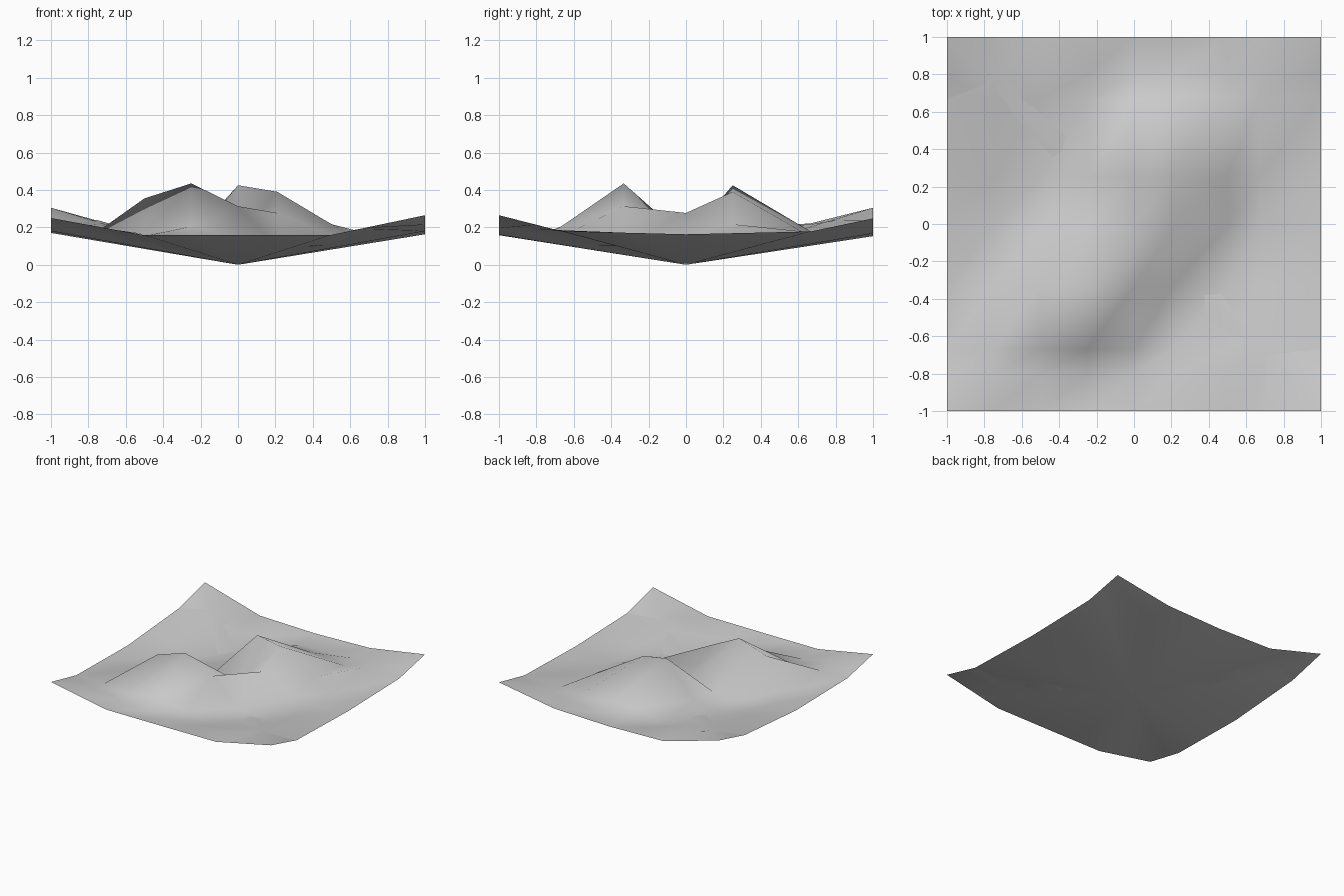
import bpy
import bmesh

cube = bpy.data.objects.get("Cube")
if cube:
    bpy.data.objects.remove(cube, do_unlink=True)

# Heights along the four sides of the square rim
X_KEYS = (-1, -0.5, 0, 0.5, 1)
Y_KEYS = (-1, -0.667, 0, 0.667, 1)
FRONT = (0.25, 0.158, 0.158, 0.16, 0.265)
BACK = (0.305, 0.165, 0.153, 0.167, 0.248)
LEFT = (0.25, 0.18, 0.17, 0.222, 0.305)
RIGHT = (0.265, 0.18, 0.163, 0.178, 0.248)


def lerp_keys(keys, heights, t):
    for i in range(len(keys) - 1):
        if t <= keys[i + 1]:
            f = (t - keys[i]) / (keys[i + 1] - keys[i])
            return heights[i] + f * (heights[i + 1] - heights[i])
    return heights[-1]


def bowl_height(x, y):
    """Straight slope from the rim down to the centre."""
    m = max(abs(x), abs(y))
    if m == 0:
        return 0
    x, y = x / m, y / m
    if abs(y) >= abs(x):
        return m * lerp_keys(X_KEYS, FRONT if y < 0 else BACK, x)
    return m * lerp_keys(Y_KEYS, LEFT if x < 0 else RIGHT, y)


# Terrain grid, with the points of the two hills raised above the bowl
COLS = (-1, -0.75, -0.5, -0.25, 0, 0.21, 0.5, 0.667, 1)
ROWS = (-1, -0.8, -0.667, -0.333, 0, 0.25, 0.667, 0.8, 1)
HILLS = {
    -0.667: {-0.5: 0.165, -0.25: 0.205, 0: 0.15},
    -0.333: {-0.75: 0.155, -0.5: 0.355, -0.25: 0.435, 0: 0.313, 0.21: 0.1},
    0: {-0.5: 0.12, -0.25: 0.12, 0: 0.14, 0.21: 0.277, 0.5: 0.16},
    0.25: {-0.25: 0.15, 0: 0.425, 0.21: 0.39, 0.5: 0.217},
    0.667: {0: 0.178, 0.21: 0.178, 0.5: 0.15},
}


def terrain_height(x, y):
    lift = 0 if max(abs(x), abs(y)) == 1 else 0.008
    return HILLS.get(y, {}).get(x, bowl_height(x, y) + lift)


bm = bmesh.new()
grid = [[bm.verts.new((x, y, terrain_height(x, y))) for x in COLS] for y in ROWS]

# Upper surface
for low, high in zip(grid, grid[1:]):
    for i in range(len(COLS) - 1):
        bm.faces.new((low[i], low[i + 1], high[i + 1]))
        bm.faces.new((low[i], high[i + 1], high[i]))

# Underside: a fan from the rim to the lowest point
rim = [e for e in bm.edges if e.is_boundary]
bottom = bm.verts.new((0, 0, 0))
for edge in rim:
    a, b = edge.verts
    bm.faces.new((a, b, bottom))
    edge.smooth = False
bmesh.ops.recalc_face_normals(bm, faces=bm.faces)
for face in bm.faces:
    face.smooth = True

mesh = bpy.data.meshes.new("terrain")
bm.to_mesh(mesh)
bm.free()
terrain = bpy.data.objects.new("terrain", mesh)
bpy.context.collection.objects.link(terrain)

# Plain grey ground
grey = bpy.data.materials.new("light_grey")
grey.use_nodes = True
colour = (0.6, 0.6, 0.6, 1)
grey.diffuse_color = colour
grey.node_tree.nodes["Principled BSDF"].inputs["Base Color"].default_value = colour
mesh.materials.append(grey)
